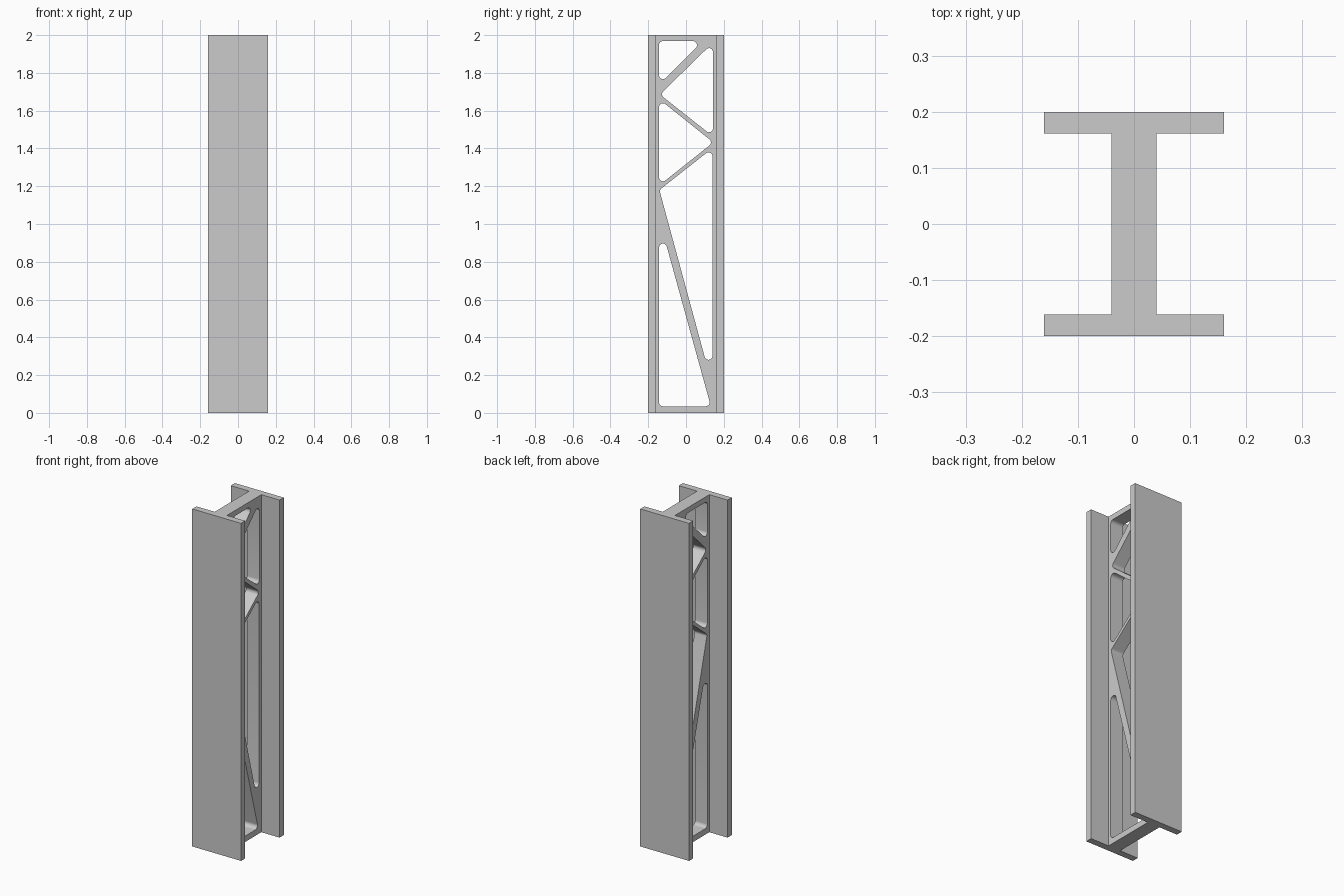
import bpy, bmesh, math
from mathutils import Vector

if "Cube" in bpy.data.objects:
    bpy.data.objects.remove(bpy.data.objects["Cube"], do_unlink=True)

HEIGHT = 2.0
HALF_WIDTH, HALF_DEPTH = 0.16, 0.2      # flange half width, overall half depth
WEB, INNER = 0.04, 0.161                # web half thickness, flange inner face
RADIUS = 0.021                          # fillet of the openings

grey = bpy.data.materials.new("plain_grey")
grey.use_nodes = True
colour = (0.6, 0.6, 0.6, 1)
grey.diffuse_color = colour
grey.node_tree.nodes["Principled BSDF"].inputs["Base Color"].default_value = colour


def extrude_outline(bm, points, offset):
    """Add a closed prism from a planar outline."""
    face = bm.faces.new([bm.verts.new(p) for p in points])
    result = bmesh.ops.extrude_face_region(bm, geom=[face])
    verts = [g for g in result["geom"] if isinstance(g, bmesh.types.BMVert)]
    bmesh.ops.translate(bm, verts=verts, vec=offset)


def make_object(name, bm):
    bmesh.ops.recalc_face_normals(bm, faces=bm.faces)
    mesh = bpy.data.meshes.new(name)
    bm.to_mesh(mesh)
    bm.free()
    mesh.materials.append(grey)
    obj = bpy.data.objects.new(name, mesh)
    bpy.context.collection.objects.link(obj)
    return obj


def rounded_triangle(centres, steps=10):
    """Outline in the YZ plane: arcs around three counter-clockwise centres."""
    pts = [Vector(c) for c in centres]
    if (pts[1] - pts[0]).cross(pts[2] - pts[0]) < 0:
        pts.reverse()
    outline = []
    for i, c in enumerate(pts):
        d_in, d_out = c - pts[i - 1], pts[(i + 1) % 3] - c
        start = math.atan2(d_in.y, d_in.x) - math.pi / 2
        turn = math.atan2(d_in.cross(d_out), d_in.dot(d_out))
        for s in range(steps + 1):
            a = start + turn * s / steps
            outline.append((-0.1, c.x + RADIUS * math.cos(a), c.y + RADIUS * math.sin(a)))
    return outline


# Beam: one I-shaped section, mirrored from a quarter profile
quarter = [(HALF_WIDTH, HALF_DEPTH), (HALF_WIDTH, INNER), (WEB, INNER)]
right = quarter + [(x, -y) for x, y in reversed(quarter)]
section = right + [(-x, y) for x, y in reversed(right)]
bm = bmesh.new()
extrude_outline(bm, [(x, y, 0) for x, y in section], (0, 0, HEIGHT))
beam = make_object("truss_beam", bm)

# Web openings: fillet centres (y, z) of each triangle, top to bottom
openings = [
    [(-0.122, 1.947), (0.037, 1.947), (-0.122, 1.788)],
    [(0.122, 1.91), (0.122, 1.507), (-0.106, 1.687)],
    [(-0.122, 1.618), (-0.122, 1.247), (0.111, 1.432)],
    [(0.119, 1.358), (0.119, 0.302), (-0.117, 1.172)],
    [(-0.122, 0.875), (-0.122, 0.056), (0.104, 0.056)],
]
bm = bmesh.new()
for triangle in openings:
    extrude_outline(bm, rounded_triangle(triangle), (0.2, 0, 0))
cutter = make_object("web_cutter", bm)
cutter.hide_render = True

cut = beam.modifiers.new("web_openings", "BOOLEAN")
cut.operation = "DIFFERENCE"
cut.solver = "EXACT"
cut.object = cutter

# Apply the cut and smooth only the fillets
bpy.ops.object.select_all(action="DESELECT")
beam.select_set(True)
bpy.context.view_layer.objects.active = beam
bpy.ops.object.modifier_apply(modifier=cut.name)
bpy.data.objects.remove(cutter, do_unlink=True)
bpy.ops.object.shade_smooth_by_angle(angle=math.radians(30))
